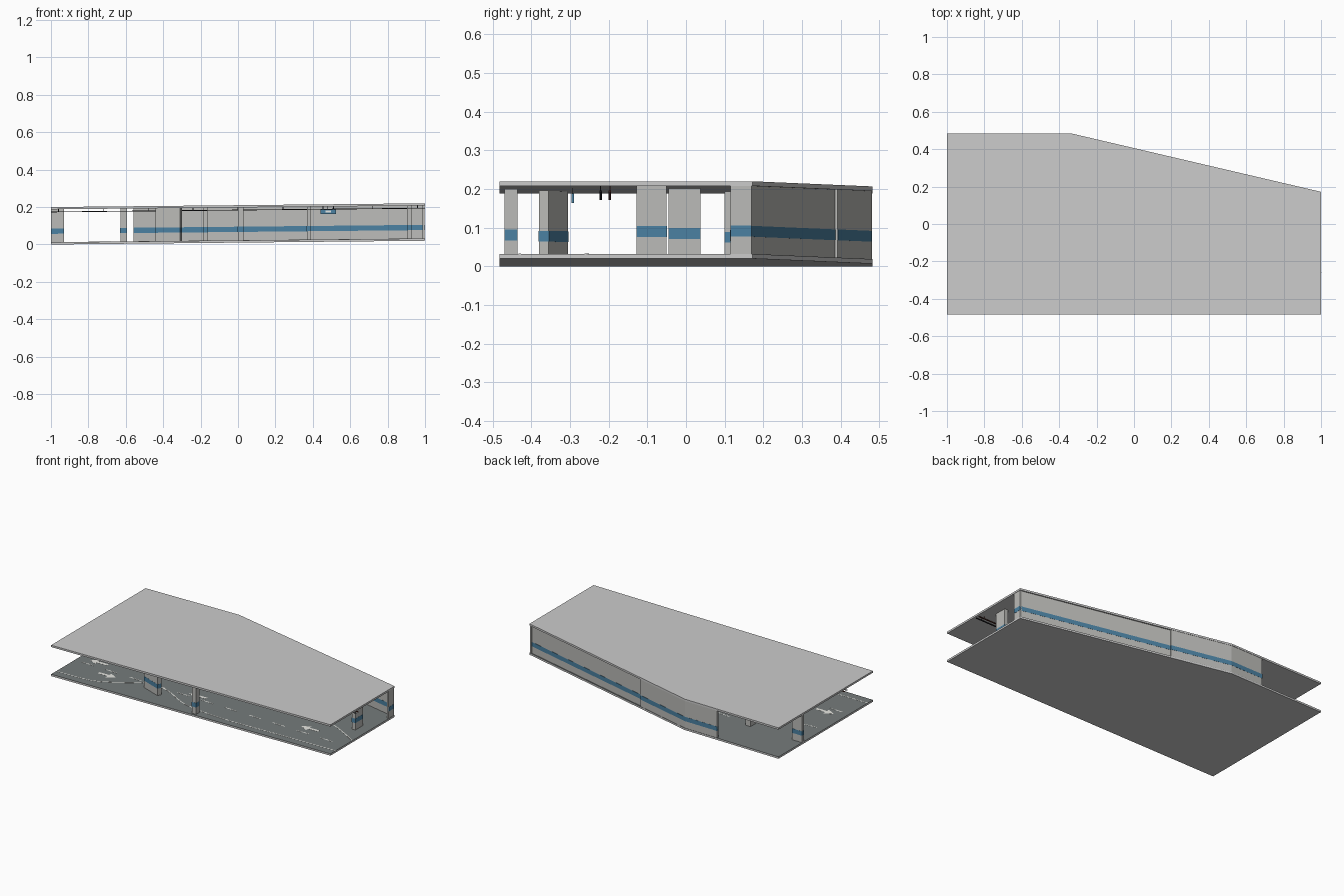
import bpy, bmesh, math
from mathutils import Vector

if "Cube" in bpy.data.objects:
    bpy.data.objects.remove(bpy.data.objects["Cube"])

SLOPE = 0.01          # whole deck climbs gently towards +x
FLOOR, CEIL = 0.012, 0.188


def mat(name, c):
    m = bpy.data.materials.new(name)
    m.diffuse_color = (*c, 1)
    m.use_nodes = True
    m.node_tree.nodes["Principled BSDF"].inputs["Base Color"].default_value = m.diffuse_color
    return m


BLUE = mat("blue_paint", (0.07, 0.22, 0.36))
ROAD = mat("asphalt", (0.18, 0.20, 0.20))
WHITE = mat("road_paint", (0.8, 0.8, 0.76))
DARK = mat("dark_metal", (0.02, 0.02, 0.025))
RED = mat("red_pipe", (0.12, 0.03, 0.02))
PALE = mat("pale_concrete", (0.5, 0.5, 0.48))


def prism(name, pts, z0, z1, m=None):
    """Extrude a plan outline from z0 to z1, following the slope."""
    bm = bmesh.new()
    low, high = [[bm.verts.new((x, y, z + SLOPE * (x + 1))) for x, y in pts]
                 for z in (z0, z1)]
    bm.faces.new(low[::-1])
    bm.faces.new(high)
    n = len(pts)
    for i in range(n):
        j = (i + 1) % n
        bm.faces.new((low[i], low[j], high[j], high[i]))
    bmesh.ops.recalc_face_normals(bm, faces=bm.faces)
    me = bpy.data.meshes.new(name)
    bm.to_mesh(me)
    bm.free()
    ob = bpy.data.objects.new(name, me)
    bpy.context.collection.objects.link(ob)
    if m:
        me.materials.append(m)
    return ob


def offset(path, d):
    """Shift an open path sideways by d (positive = left of travel)."""
    p = [Vector(q) for q in path]
    out = []
    for i, q in enumerate(p):
        t = (p[min(i + 1, len(p) - 1)] - p[max(i - 1, 0)]).normalized()
        out.append((q.x - t.y * d, q.y + t.x * d))
    return out


def band(path, a, b):
    return offset(path, a) + offset(path, b)[::-1]


def rect(x0, x1, y0, y1):
    return [(x0, y0), (x1, y0), (x1, y1), (x0, y1)]


def striped_wall(name, path, a, b):
    """Wall plus its slightly proud blue stripe."""
    prism(name, band(path, a, b), FLOOR, CEIL, PALE)
    prism(name + "_stripe", band(path, a - 0.0008, b + 0.0008), 0.057, 0.085, BLUE)


def pillar(name, cx, cy, w, d, ang=0):
    c, s = math.cos(ang), math.sin(ang)

    def box(g):
        return [(cx + x * c - y * s, cy + x * s + y * c)
                for x, y in rect(-w / 2 - g, w / 2 + g, -d / 2 - g, d / 2 + g)]
    prism(name, box(0), FLOOR, CEIL, PALE)
    prism(name + "_stripe", box(0.0008), 0.057, 0.085, BLUE)


# Slabs and road surface
plan = [(-1, -0.483), (1, -0.483), (1, 0.172), (-0.33, 0.483), (-1, 0.483)]
prism("floor_slab", plan, 0, FLOOR - 0.0006)
prism("road_surface", plan, FLOOR - 0.0006, FLOOR, ROAD)
prism("ceiling_slab", plan, CEIL, 0.2)

# Rear walls: the eastern length is set back a little from the slab edge
striped_wall("rear_wall_west", [(-0.56, 0.482), (-0.33, 0.482), (0.05, 0.393)], -0.014, -0.001)
striped_wall("rear_wall_east", [(0.05, 0.393), (0.99, 0.174)], -0.018, -0.007)
striped_wall("end_wall", [(0.998, 0.115), (0.998, 0.170)], 0.0, 0.012)

# Pillars: centre x, centre y, width, depth, turn
for i, p in enumerate([
        (-0.965, 0.232, 0.07, 0.02), (-0.612, 0.17, 0.035, 0.14),
        (-0.37, -0.343, 0.14, 0.027, math.radians(-21)),
        (0.014, -0.453, 0.03, 0.033), (-0.173, 0.155, 0.025, 0.08),
        (0.378, -0.004, 0.02, 0.082), (0.917, -0.089, 0.025, 0.077)]):
    pillar(f"pillar_{i + 1}", *p)

# Pipes under the ceiling with hangers
for name, y, m in (("cable_tray", -0.221, DARK), ("pipe", -0.197, RED)):
    prism(name, rect(-1, 1, y - 0.003, y + 0.003), 0.172, 0.176, m)
    for k in range(9):
        x = -0.96 + k * 0.24
        prism(f"{name}_hanger_{k}", rect(x - 0.002, x + 0.002, y - 0.001, y + 0.001), 0.176, CEIL, m)

# Hanging sign with pale panels
prism("sign_board", rect(0.44, 0.525, -0.296, -0.29), 0.149, 0.173, BLUE)
prism("sign_panel", rect(0.468, 0.497, -0.2968, -0.2958), 0.156, 0.166, WHITE)
for x in (0.455, 0.51):
    prism("sign_hanger", rect(x - 0.002, x + 0.002, -0.294, -0.292), 0.173, CEIL, DARK)


# Road markings
def paint(name, pts):
    prism(name, pts, FLOOR, FLOOR + 0.0006, WHITE)


def smooth(path, steps=8):
    """Catmull-Rom smoothing of a few control points."""
    p = [Vector(q) for q in path]
    p = [2 * p[0] - p[1]] + p + [2 * p[-1] - p[-2]]
    out = []
    for a, b, c, d in zip(p, p[1:], p[2:], p[3:]):
        for k in range(steps):
            t = k / steps
            out.append(0.5 * (2 * b + (c - a) * t + (2 * a - 5 * b + 4 * c - d) * t * t
                              + (3 * b - a - 3 * c + d) * t ** 3))
    return out + [p[-2]]


edges = [
    [(-1, -0.43), (-0.75, -0.42), (-0.58, -0.34), (-0.46, -0.27), (-0.3, -0.29),
     (-0.1, -0.39), (0.2, -0.43), (0.6, -0.43), (1, -0.43)],
    [(-0.95, 0.02), (-0.6, 0.04), (-0.2, 0.03), (0.2, -0.04), (0.5, -0.08),
     (0.75, -0.13), (0.9, -0.2), (1, -0.26)]]
for e in edges:
    paint("lane_edge_line", band(smooth(e), -0.003, 0.003))
for row, x0, x1, y0, y1 in (("centre", -0.95, 1, -0.24, -0.34), ("rear", -0.45, 0.9, 0.2, 0.08)):
    n = int((x1 - x0) / 0.17)
    for k in range(n):
        a, b = k / n, (k + 0.5) / n
        seg = [(x0 + (x1 - x0) * t, y0 + (y1 - y0) * t) for t in (a, b)]
        paint(f"{row}_dash", band(seg, -0.003, 0.003))

for x, y, s in ((-0.86, -0.19, -1), (-0.72, -0.31, 1), (-0.11, -0.25, -1), (0.70, -0.26, -1)):
    shape = [(-0.06, -0.009), (0.01, -0.009), (0.01, -0.03), (0.065, 0),
             (0.01, 0.03), (0.01, 0.009), (-0.06, 0.009)]
    paint("direction_arrow", [(x + s * u, y + s * v) for u, v in shape])
